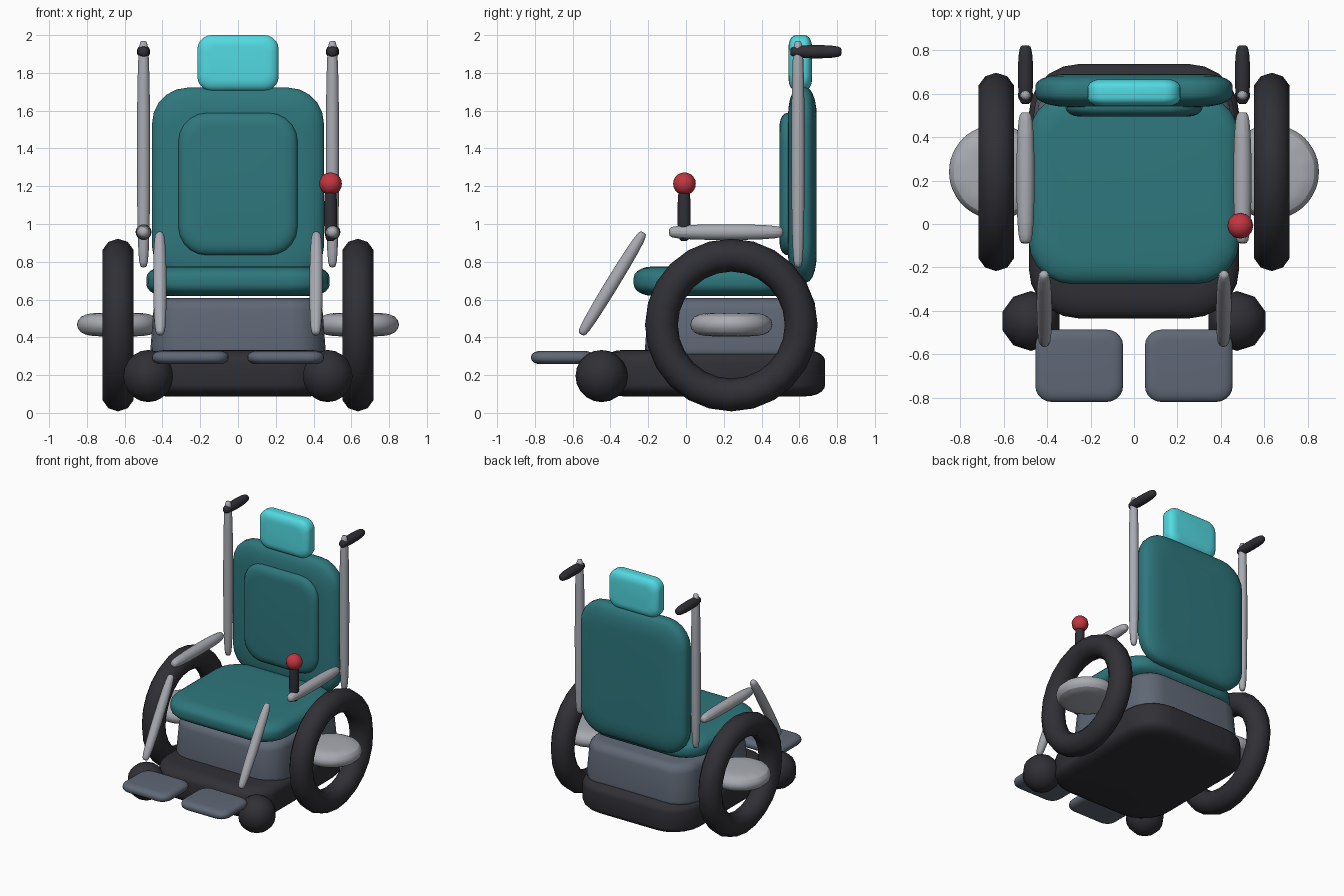
import bpy, bmesh, math
from mathutils import Vector

if "Cube" in bpy.data.objects:
    bpy.data.objects.remove(bpy.data.objects["Cube"])


def material(name, rgb):
    m = bpy.data.materials.new(name)
    m.diffuse_color = (*rgb, 1)
    m.use_nodes = True
    m.node_tree.nodes["Principled BSDF"].inputs["Base Color"].default_value = m.diffuse_color
    return m


DARK = material("charcoal", (0.029, 0.029, 0.036))
SLATE = material("slate grey", (0.115, 0.138, 0.18))
TEAL = material("teal", (0.027, 0.185, 0.205))
CYAN = material("bright cyan", (0.085, 0.70, 0.76))
METAL = material("light grey", (0.40, 0.41, 0.45))
RED = material("red", (0.55, 0.035, 0.05))


def finish(name, bm, mat, subdiv=0):
    bmesh.ops.recalc_face_normals(bm, faces=bm.faces)
    me = bpy.data.meshes.new(name)
    bm.to_mesh(me)
    bm.free()
    me.materials.append(mat)
    ob = bpy.data.objects.new(name, me)
    bpy.context.collection.objects.link(ob)
    bpy.ops.object.select_all(action='DESELECT')
    ob.select_set(True)
    bpy.context.view_layer.objects.active = ob
    bpy.ops.object.shade_smooth_by_angle(angle=math.radians(50))
    if subdiv:
        mod = ob.modifiers.new("smooth", 'SUBSURF')
        mod.levels = mod.render_levels = subdiv
    return ob


def outline(a, b, r, n=5):
    """Rounded rectangle with half sizes a, b and corner radius r."""
    pts = []
    for q, (sx, sy) in enumerate(((1, 1), (-1, 1), (-1, -1), (1, -1))):
        for i in range(n + 1):
            t = math.pi / 2 * (q + i / n)
            pts.append((sx * (a - r) + r * math.cos(t), sy * (b - r) + r * math.sin(t)))
    return pts


def cushion(name, mat, x, y, z, corner, edge, rise, upright=False, taper=0.0):
    """Puffy block between (min, max) ranges; edge/rise shape the rounded rim."""
    c = [(v[0] + v[1]) / 2 for v in (x, y, z)]
    h = [(v[1] - v[0]) / 2 for v in (x, y, z)]
    a, b, d = (h[0], h[2], h[1]) if upright else h
    steps = [math.pi / 2 * k / 5 for k in range(6)]
    prof = [(edge * (1 - math.cos(t)), d - rise + rise * math.sin(t)) for t in steps]
    prof = [(i, -w) for i, w in reversed(prof)] + prof
    bm = bmesh.new()
    rings = []
    for inset, w in prof:
        inset += taper * (w + d) / (2 * d)
        ring = []
        for u, v in outline(a - inset, b - inset, max(corner - inset * 0.5, 0.02)):
            p = (u, w, v) if upright else (u, v, w)
            ring.append(bm.verts.new([p[k] + c[k] for k in range(3)]))
        rings.append(ring)
    n = len(rings[0])
    for r0, r1 in zip(rings, rings[1:]):
        for i in range(n):
            bm.faces.new((r0[i], r0[(i + 1) % n], r1[(i + 1) % n], r1[i]))
    bm.faces.new(rings[0])
    bm.faces.new(rings[-1])
    return finish(name, bm, mat)


def spindle(name, mat, p, q, r):
    """Tapered rod: fan-capped cylinder softened by subdivision."""
    p, q = Vector(p), Vector(q)
    bm = bmesh.new()
    bmesh.ops.create_cone(bm, cap_ends=True, cap_tris=True, segments=12,
                          radius1=r, radius2=r, depth=(q - p).length)
    ob = finish(name, bm, mat, 2)
    ob.location = (p + q) / 2
    ob.rotation_mode = 'QUATERNION'
    ob.rotation_quaternion = (q - p).to_track_quat('Z', 'Y')
    return ob


def ball(name, mat, loc, r, seg, rings):
    bm = bmesh.new()
    bmesh.ops.create_uvsphere(bm, u_segments=seg, v_segments=rings, radius=r)
    bmesh.ops.translate(bm, verts=bm.verts, vec=loc)
    return finish(name, bm, mat)


def tyre(name, mat, loc, major, minor, n=24, m=10):
    bm = bmesh.new()
    g = []
    for i in range(n):
        t = 2 * math.pi * i / n
        row = []
        for j in range(m):
            s = 2 * math.pi * j / m
            rad = major + minor * math.cos(s)
            row.append(bm.verts.new((loc[0] + minor * math.sin(s),
                                     loc[1] + rad * math.cos(t), loc[2] + rad * math.sin(t))))
        g.append(row)
    for i in range(n):
        for j in range(m):
            k, l = (i + 1) % n, (j + 1) % m
            bm.faces.new((g[i][j], g[k][j], g[k][l], g[i][l]))
    return finish(name, bm, mat)


# Chassis
cushion("base", DARK, (-0.485, 0.485), (-0.435, 0.737), (0.088, 0.333), 0.23, 0.10, 0.06)
cushion("motor_housing", SLATE, (-0.468, 0.468), (-0.222, 0.685), (0.28, 0.607), 0.18, 0.06, 0.06,
        taper=0.025)

# Upholstery
cushion("seat", TEAL, (-0.485, 0.485), (-0.277, 0.60), (0.62, 0.775), 0.20, 0.10, 0.06)
cushion("backrest", TEAL, (-0.455, 0.455), (0.54, 0.692), (0.69, 1.722), 0.19, 0.15, 0.055, True)
cushion("backrest_pad", TEAL, (-0.315, 0.315), (0.495, 0.60), (0.835, 1.588), 0.15, 0.07, 0.04, True)
cushion("headrest", CYAN, (-0.215, 0.215), (0.543, 0.667), (1.705, 2.0), 0.075, 0.06, 0.04, True)

# Mirrored parts
for s, side in ((-1, "left"), (1, "right")):
    tyre(side + "_wheel", DARK, (s * 0.635, 0.24, 0.465), 0.37, 0.087)
    spindle(side + "_hub", METAL, (s * 0.635, 0.24, 0.405), (s * 0.635, 0.24, 0.53), 0.235)
    ball(side + "_caster", DARK, (s * 0.475, -0.447, 0.195), 0.138, 10, 10)
    spindle(side + "_push_pole", METAL, (s * 0.5, 0.593, 0.77), (s * 0.5, 0.593, 1.97), 0.038)
    spindle(side + "_push_grip", DARK, (s * 0.5, 0.553, 1.912), (s * 0.5, 0.823, 1.912), 0.038)
    spindle(side + "_armrest", METAL, (s * 0.5, -0.09, 0.957), (s * 0.5, 0.515, 0.957), 0.045)
    spindle(side + "_leg_tube", METAL, (s * 0.415, -0.225, 0.955), (s * 0.412, -0.555, 0.415), 0.038)
    cushion(side + "_footplate", SLATE, sorted((s * 0.05, s * 0.455)), (-0.82, -0.487),
            (0.258, 0.328), 0.075, 0.05, 0.03)

# Joystick
spindle("joystick_stem", DARK, (0.49, -0.01, 0.91), (0.49, -0.01, 1.20), 0.038)
ball("joystick_knob", RED, (0.49, -0.008, 1.213), 0.06, 12, 10)
